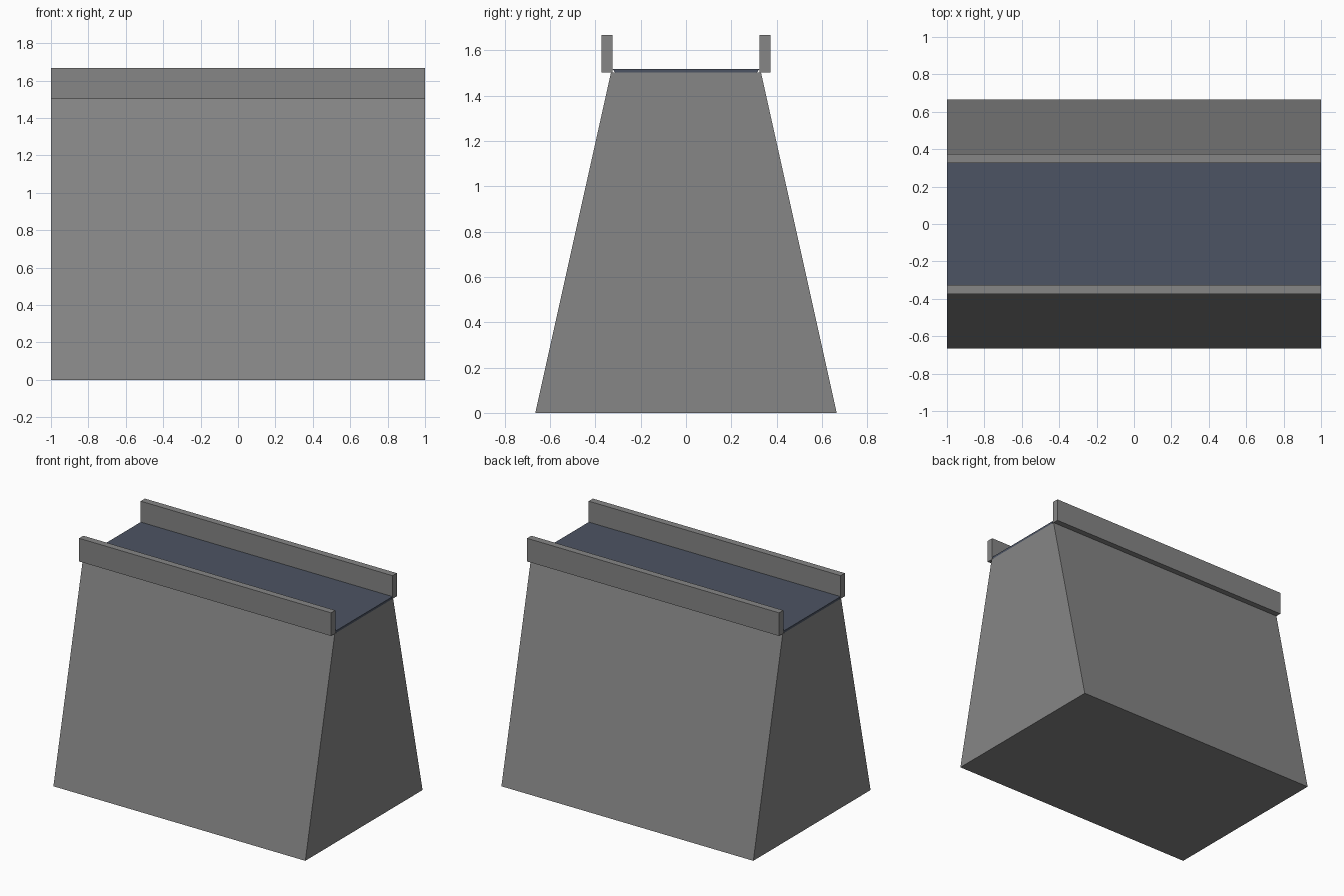
import bpy

if "Cube" in bpy.data.objects:
    bpy.data.objects.remove(bpy.data.objects["Cube"])


def material(name, rgb):
    m = bpy.data.materials.new(name)
    m.diffuse_color = (*rgb, 1.0)
    m.use_nodes = True
    m.node_tree.nodes["Principled BSDF"].inputs["Base Color"].default_value = m.diffuse_color
    return m


concrete = material("concrete_grey", (0.24, 0.24, 0.24))
asphalt = material("asphalt_blue_grey", (0.073, 0.088, 0.125))


def extrude_x(name, profile, mat, half=1.0):
    """Extrude a counter-clockwise (y, z) profile along x."""
    n = len(profile)
    verts = [(x, y, z) for x in (-half, half) for y, z in profile]
    faces = [tuple(reversed(range(n))), tuple(range(n, 2 * n))]
    faces += [(i, (i + 1) % n, n + (i + 1) % n, n + i) for i in range(n)]
    mesh = bpy.data.meshes.new(name)
    mesh.from_pydata(verts, [], faces)
    mesh.materials.append(mat)
    obj = bpy.data.objects.new(name, mesh)
    bpy.context.collection.objects.link(obj)
    return obj


# Tapered embankment
extrude_x("embankment", [(-0.665, 0), (0.665, 0), (0.331, 1.502), (-0.331, 1.502)], concrete)

# Thin road surface with ends slanting in underneath
extrude_x("road_surface", [(-0.312, 1.502), (0.312, 1.502), (0.326, 1.518), (-0.326, 1.518)], asphalt)

# Parapet walls along both edges
for side, name in ((-1, "front_parapet"), (1, "back_parapet")):
    y0, y1 = sorted((side * 0.325, side * 0.373))
    extrude_x(name, [(y0, 1.502), (y1, 1.502), (y1, 1.668), (y0, 1.668)], concrete)
